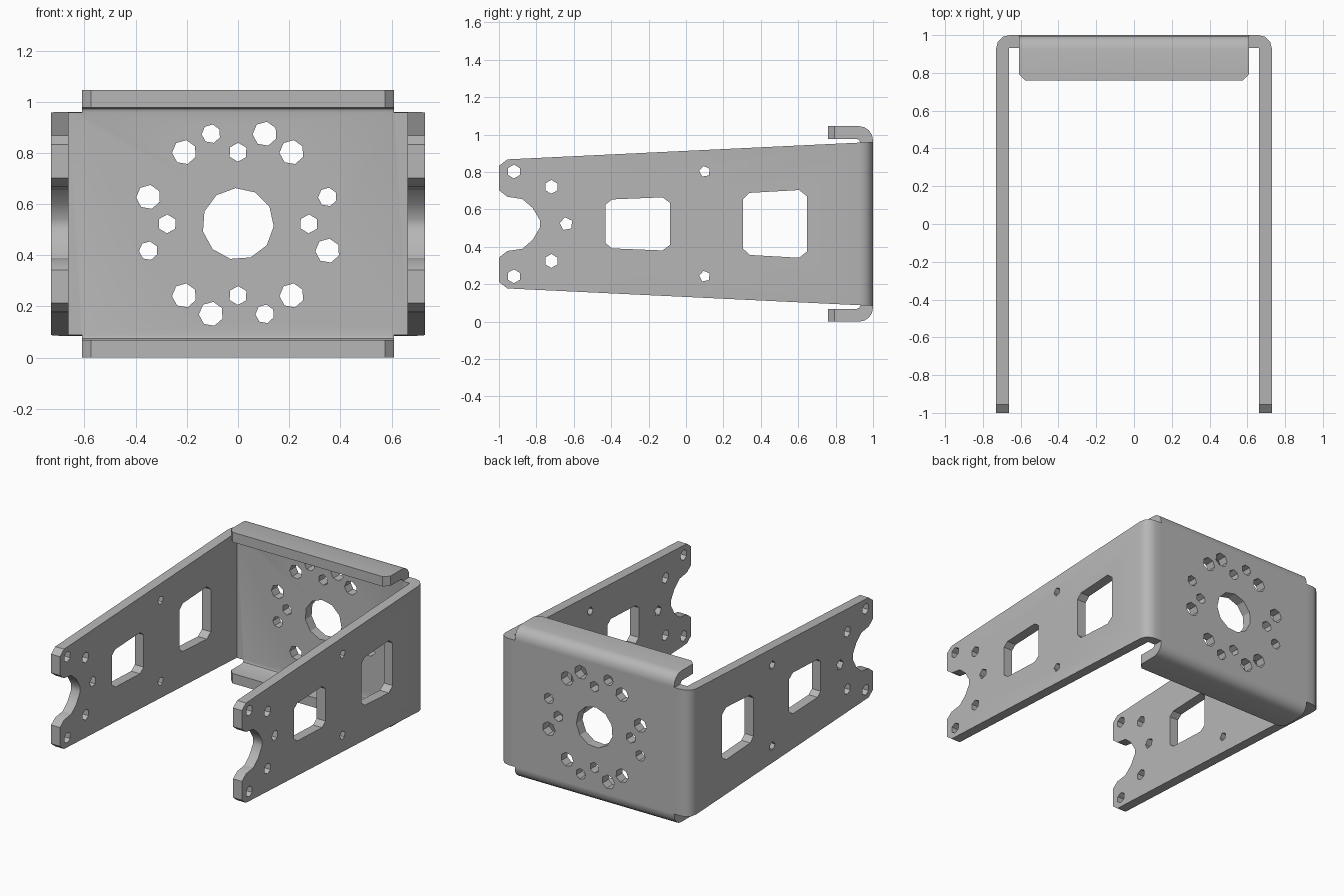
import bpy, bmesh
from math import sin, cos, pi, radians

if "Cube" in bpy.data.objects:
    bpy.data.objects.remove(bpy.data.objects["Cube"], do_unlink=True)

MID = 0.5225      # height of the symmetry plane
HALF = 0.73       # half the outer width
T = 0.068         # sheet thickness

metal = bpy.data.materials.new("grey_metal")
metal.use_nodes = True
grey = (0.47, 0.47, 0.47, 1)
metal.diffuse_color = grey
metal.node_tree.nodes["Principled BSDF"].inputs["Base Color"].default_value = grey


def prism(name, shapes, axis, lo, hi):
    """Extrude outlines along an axis; outline pairs are the other two axes in order."""
    bm = bmesh.new()
    for pts in shapes:
        verts = []
        for a, b in pts:
            co = [a, b]
            co.insert(axis, lo)
            verts.append(bm.verts.new(co))
        face = bm.faces.new(verts)
        top = bmesh.ops.extrude_face_region(bm, geom=[face])["geom"]
        move = [0, 0, 0]
        move[axis] = hi - lo
        bmesh.ops.translate(bm, vec=move, verts=[v for v in top if isinstance(v, bmesh.types.BMVert)])
    bmesh.ops.recalc_face_normals(bm, faces=bm.faces)
    mesh = bpy.data.meshes.new(name)
    bm.to_mesh(mesh)
    bm.free()
    mesh.materials.append(metal)
    obj = bpy.data.objects.new(name, mesh)
    bpy.context.collection.objects.link(obj)
    return obj


def combine(target, tool, operation):
    """Apply a boolean and remove the tool."""
    mod = target.modifiers.new(operation, "BOOLEAN")
    mod.operation, mod.object, mod.solver = operation, tool, "EXACT"
    bpy.context.view_layer.objects.active = target
    bpy.ops.object.modifier_apply(modifier=mod.name)
    bpy.data.objects.remove(tool, do_unlink=True)


def arc(cx, cy, r, a0, a1, n):
    angles = [radians(a0 + (a1 - a0) * i / n) for i in range(n + 1)]
    return [(cx + r * cos(a), cy + r * sin(a)) for a in angles]


def ring(cx, cy, r, n):
    return [(cx + r * cos(2 * pi * i / n + 0.5), cy + r * sin(2 * pi * i / n + 0.5)) for i in range(n)]


def mirrored(half):
    """Close an upper half outline (y, height above middle) with its reflection."""
    return [(y, MID + h) for y, h in half] + [(y, MID - h) for y, h in reversed(half)]


# U-shaped sheet: two arms and the back, seen from above
right = [(HALF, -1)] + arc(HALF - 0.07, 0.93, 0.07, 0, 90, 3)
inner = [(HALF - T, -1), (HALF - T, 1 - T)]
u_outline = right + [(-x, y) for x, y in reversed(right)]
u_outline += [(-x, y) for x, y in inner] + list(reversed(inner))
bracket = prism("bracket", [u_outline], 2, 0, 1.05)

# Tapered arm silhouette with clipped tips and a rounded end notch
arm = [(-0.78, 0.018), (-0.82, 0.085), (-0.875, 0.133), (-0.955, 0.145), (-1, 0.18),
       (-1, 0.31), (-0.955, 0.345), (1.02, 0.439)]
combine(bracket, prism("arm_trim", [mirrored(arm)], 0, -1, 1), "INTERSECT")

# Upper and lower flanges bent forward from the back
outer = [(0.76, MID)] + arc(0.925, MID - 0.075, 0.075, 90, 0, 4)
bend = [(0.76, MID - T)] + arc(0.912, MID - T - 0.02, 0.02, 90, 0, 2)
c_outline = [(y, MID + h) for y, h in outer] + [(y, MID - h) for y, h in reversed(outer)]
c_outline += [(y, MID - h) for y, h in bend] + [(y, MID + h) for y, h in reversed(bend)]
flanges = prism("flanges", [c_outline], 0, -0.61, 0.61)
corner = [(-0.7, 1.1), (-0.7, 0.795), (-0.61, 0.795), (-0.57, 0.755)]
outline = corner + [(-x, y) for x, y in reversed(corner)]
combine(flanges, prism("flange_trim", [outline], 2, -0.1, 1.2), "INTERSECT")
combine(bracket, flanges, "UNION")

# Windows and screw holes through both arms
arm_cuts = [
    mirrored([(-0.43, 0.103), (-0.395, 0.131), (-0.125, 0.142), (-0.085, 0.112)]),
    mirrored([(0.305, 0.132), (0.34, 0.166), (0.605, 0.181), (0.648, 0.147)]),
    ring(-0.64, MID, 0.036, 5),
]
for s in (1, -1):
    for y, h, r, n in ((-0.92, 0.28, 0.037, 6), (-0.72, 0.198, 0.037, 6), (0.1, 0.28, 0.03, 5)):
        arm_cuts.append(ring(y, MID + s * h, r, n))
combine(bracket, prism("arm_cutter", arm_cuts, 0, -1, 1), "DIFFERENCE")

# Hub opening and the two rings of screw holes through the back
SMALL, LARGE = 0.037, 0.048
back_cuts = [ring(0, MID, 0.14, 11)]
for s in (1, -1):
    back_cuts += [ring(0, MID + s * 0.28, SMALL, 6), ring(s * 0.277, MID, SMALL, 6)]
    for t in (1, -1):
        back_cuts.append(ring(s * 0.21, MID + t * 0.28, LARGE, 7))
    # Unequal pairs repeat after half a turn
    for x, h, r in ((-0.105, 0.352, SMALL), (0.105, 0.352, LARGE),
                    (-0.35, 0.105, LARGE), (0.35, 0.105, SMALL)):
        back_cuts.append(ring(s * x, MID + s * h, r, 7))
combine(bracket, prism("back_cutter", back_cuts, 1, 0.85, 1.1), "DIFFERENCE")

# Soft bends, sharp cut edges
bpy.ops.object.select_all(action="DESELECT")
bracket.select_set(True)
bpy.context.view_layer.objects.active = bracket
bpy.ops.object.shade_smooth_by_angle(angle=radians(32))
